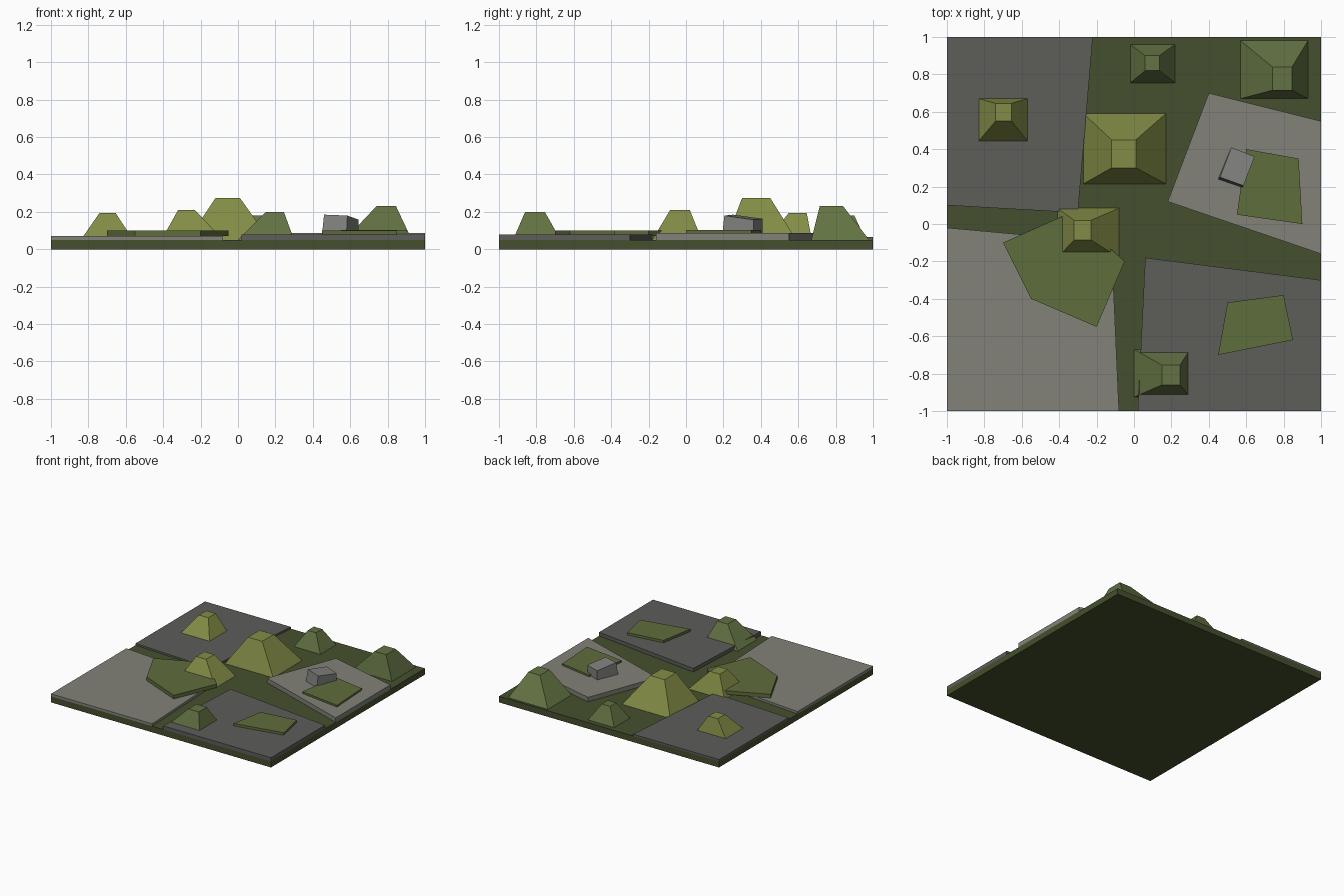
import bpy

if "Cube" in bpy.data.objects:
    bpy.data.objects.remove(bpy.data.objects["Cube"])


def material(name, rgb):
    """Flat colour from sRGB 0-255, stored as linear."""
    m = bpy.data.materials.new(name)
    lin = [((c / 255 + 0.055) / 1.055) ** 2.4 for c in rgb]
    m.diffuse_color = (*lin, 1)
    m.use_nodes = True
    m.node_tree.nodes["Principled BSDF"].inputs["Base Color"].default_value = m.diffuse_color
    return m


soil = material("dark moss", (69, 79, 45))
stone_light = material("light stone", (130, 130, 121))
stone_dark = material("dark stone", (93, 93, 90))
grass = material("grass", (95, 109, 60))
bush_yellow = material("olive bush", (131, 140, 70))
bush_green = material("green bush", (99, 114, 67))
rock_grey = material("rock grey", (129, 129, 127))


def loft(name, bottom, top, mat):
    """Closed solid between two counter-clockwise loops of 3D points."""
    n = len(bottom)
    faces = [list(range(n))[::-1], list(range(n, 2 * n))]
    faces += [[i, (i + 1) % n, n + (i + 1) % n, n + i] for i in range(n)]
    mesh = bpy.data.meshes.new(name)
    mesh.from_pydata(bottom + top, [], faces)
    mesh.materials.append(mat)
    obj = bpy.data.objects.new(name, mesh)
    bpy.context.collection.objects.link(obj)
    return obj


def at(points, z):
    return [(x, y, z) for x, y in points]


def rect(x0, x1, y0, y1):
    return [(x0, y0), (x1, y0), (x1, y1), (x0, y1)]


def slab(name, points, z0, z1, mat):
    return loft(name, at(points, z0), at(points, z1), mat)


def mound(name, base, top, z0, z1, mat):
    return loft(name, at(rect(*base), z0), at(rect(*top), z1), mat)


# ground
slab("ground_base", rect(-1, 1, -1, 1), 0, 0.05, soil)

# paving slabs
slab("back_left_slab", [(-1, 0.10), (-0.30, 0.06), (-0.22, 1), (-1, 1)], 0.05, 0.065, stone_dark)
slab("front_left_slab", [(-1, -1), (-0.08, -1), (-0.12, -0.10), (-1, -0.02)], 0.05, 0.07, stone_light)
slab("front_right_slab", [(0.02, -1), (1, -1), (1, -0.30), (0.06, -0.18)], 0.05, 0.08, stone_dark)
slab("right_slab", [(0.18, 0.12), (1, -0.16), (1, 0.55), (0.40, 0.70)], 0.05, 0.087, stone_light)

# grass patches
slab("centre_grass", [(-0.70, -0.10), (-0.55, -0.40), (-0.20, -0.55), (-0.05, -0.20), (-0.34, 0.06)],
     0.07, 0.10, grass)
slab("right_grass", [(0.55, 0.05), (0.90, 0.0), (0.88, 0.35), (0.60, 0.40)], 0.087, 0.102, grass)
slab("front_grass", [(0.45, -0.70), (0.85, -0.62), (0.80, -0.38), (0.50, -0.42)], 0.08, 0.10, grass)

# bushes: base rectangle, top rectangle, bottom and top height
mound("centre_bush", (-0.27, 0.17, 0.215, 0.59), (-0.12, 0.01, 0.30, 0.45), 0.05, 0.275, bush_yellow)
mound("back_left_bush", (-0.83, -0.57, 0.445, 0.67), (-0.74, -0.655, 0.55, 0.645), 0.065, 0.195, bush_yellow)
mound("left_bush", (-0.41, -0.08, -0.18, 0.085), (-0.32, -0.23, -0.085, 0.02), 0.05, 0.21, bush_yellow)
mound("back_bush", (-0.02, 0.22, 0.755, 0.96), (0.06, 0.135, 0.82, 0.90), 0.05, 0.18, bush_green)
mound("back_right_bush", (0.57, 0.93, 0.67, 0.98), (0.74, 0.845, 0.715, 0.84), 0.05, 0.23, bush_green)
mound("front_bush", (0.0, 0.30, -0.925, -0.67), (0.15, 0.245, -0.86, -0.755), 0.05, 0.20, bush_green)

# rock with a sloping top
loft("rock",
     at([(0.45, 0.24), (0.58, 0.195), (0.645, 0.36), (0.52, 0.41)], 0.087),
     [(0.46, 0.25, 0.185), (0.585, 0.205, 0.18), (0.645, 0.36, 0.158), (0.52, 0.41, 0.163)],
     rock_grey)
